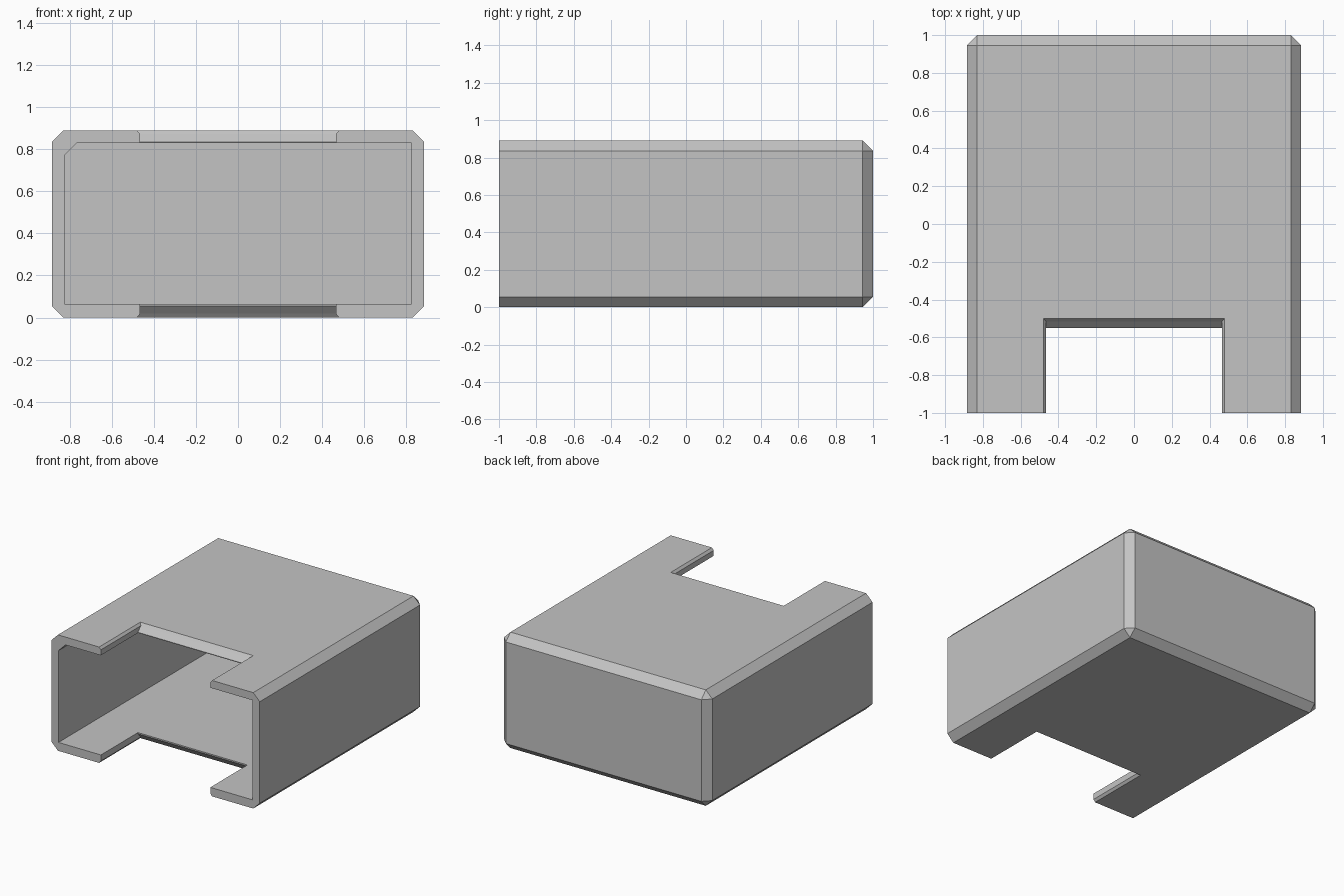
import bpy, bmesh

W, H, BEVEL = 0.885, 0.89, 0.055

cube = bpy.data.objects.get("Cube")
if cube:
    bpy.data.objects.remove(cube, do_unlink=True)

grey = bpy.data.materials.new("plain grey")
grey.use_nodes = True
grey.diffuse_color = (0.55, 0.55, 0.55, 1)
grey.node_tree.nodes["Principled BSDF"].inputs["Base Color"].default_value = grey.diffuse_color


def make_object(name, bm):
    bmesh.ops.recalc_face_normals(bm, faces=bm.faces)
    mesh = bpy.data.meshes.new(name)
    bm.to_mesh(mesh)
    bm.free()
    mesh.materials.append(grey)
    obj = bpy.data.objects.new(name, mesh)
    bpy.context.collection.objects.link(obj)
    return obj


def loft(name, rings):
    """Closed solid through a list of equal-length rings."""
    bm = bmesh.new()
    loops = [[bm.verts.new(p) for p in ring] for ring in rings]
    n = len(loops[0])
    for a, b in zip(loops, loops[1:]):
        for i in range(n):
            j = (i + 1) % n
            bm.faces.new((a[i], a[j], b[j], b[i]))
    bm.faces.new(loops[0])
    bm.faces.new(loops[-1])
    return make_object(name, bm)


def cut(target, cutter):
    cutter.hide_render = True
    mod = target.modifiers.new("cut", "BOOLEAN")
    mod.operation = "DIFFERENCE"
    mod.solver = "EXACT"
    mod.object = cutter
    bpy.context.view_layer.objects.active = target
    bpy.ops.object.modifier_apply(modifier=mod.name)
    bpy.data.objects.remove(cutter, do_unlink=True)


# Outer box, chamfered everywhere except round the open front
bm = bmesh.new()
bmesh.ops.create_cube(bm, size=2)
for v in bm.verts:
    v.co.x *= W
    v.co.z = (v.co.z + 1) * H / 2
edges = [e for e in bm.edges if any(v.co.y > 0 for v in e.verts)]
bmesh.ops.bevel(bm, geom=edges, offset=BEVEL, segments=1, affect="EDGES")
sleeve = make_object("sleeve_box", bm)

# Cavity with one keyed upper corner
X, LOW, TOP, KEY = 0.825, 0.065, 0.83, 0.06
section = [(-X, LOW), (X, LOW), (X, TOP), (-X + KEY, TOP), (-X, TOP - KEY)]
cut(sleeve, loft("cavity_cutter", [[(x, y, z) for x, z in section] for y in (-1.2, 0.94)]))

# Matching finger notches in the top and bottom, with sloped rims
levels = [(0.78, 0.465, -0.55), (0.835, 0.465, -0.55), (0.872, 0.465, -0.515),
          (0.89, 0.48, -0.5), (1.0, 0.48, -0.5)]
for name, flip in (("top_notch_cutter", False), ("bottom_notch_cutter", True)):
    rings = []
    for z, x, y in levels:
        z = H - z if flip else z
        rings.append([(-x, -1.2, z), (x, -1.2, z), (x, y, z), (-x, y, z)])
    cut(sleeve, loft(name, rings))
